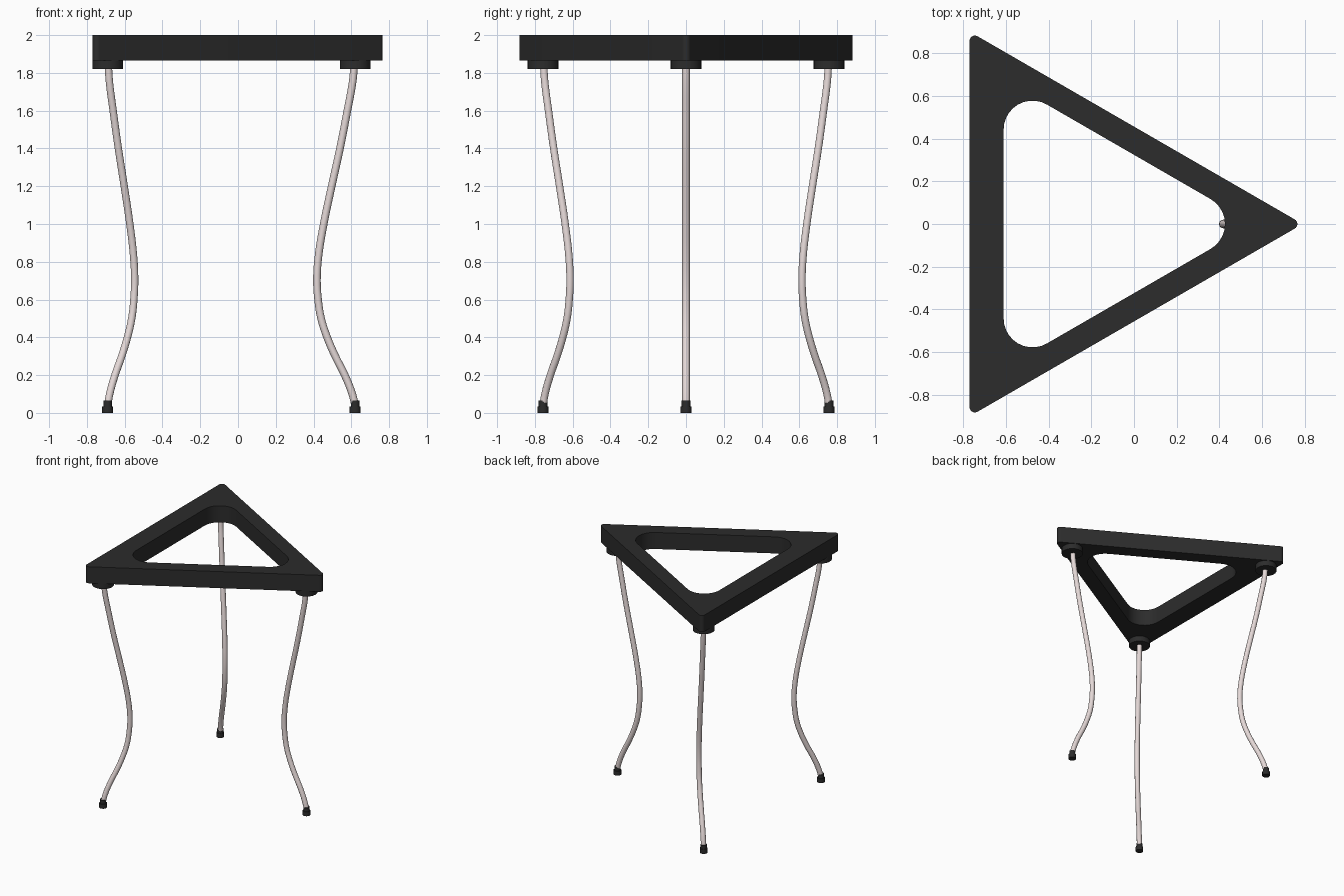
import bpy, bmesh
from math import cos, sin, pi, radians, sqrt
from mathutils import Vector

if "Cube" in bpy.data.objects:
    bpy.data.objects.remove(bpy.data.objects["Cube"])


def material(name, color):
    m = bpy.data.materials.new(name)
    m.diffuse_color = color
    m.use_nodes = True
    m.node_tree.nodes["Principled BSDF"].inputs["Base Color"].default_value = m.diffuse_color
    return m


black = material("black", (0.025, 0.025, 0.025, 1))
steel = material("pale_metal", (0.78, 0.69, 0.68, 1))


def finish(obj, name, mat):
    obj.name = name
    obj.data.materials.append(mat)
    bpy.ops.object.select_all(action='DESELECT')
    obj.select_set(True)
    bpy.context.view_layer.objects.active = obj
    bpy.ops.object.shade_smooth_by_angle(angle=radians(35))
    return obj


def rounded_triangle(cx, circumradius, r, steps=10):
    """Equilateral outline pointing to +x, corners rounded with radius r."""
    pts = []
    for k in range(3):
        a = k * 2 * pi / 3
        d = circumradius - 2 * r
        for i in range(steps + 1):
            t = a - pi / 3 + i / steps * 2 * pi / 3
            pts.append((cx + d * cos(a) + r * cos(t), d * sin(a) + r * sin(t)))
    return pts


# Triangular frame with rounded opening
bm = bmesh.new()
outer = rounded_triangle(-0.25, 1.04, 0.025)
inner = rounded_triangle(-0.22, 0.781, 0.135)
rings = [[bm.verts.new((x, y, z)) for x, y in pts]
         for pts, z in ((outer, 1.865), (outer, 2.0), (inner, 2.0), (inner, 1.865))]
n = len(outer)
for j in range(4):
    a, b = rings[j], rings[(j + 1) % 4]
    for i in range(n):
        k = (i + 1) % n
        bm.faces.new((a[i], a[k], b[k], b[i]))
bmesh.ops.recalc_face_normals(bm, faces=bm.faces)
me = bpy.data.meshes.new("frame")
bm.to_mesh(me)
bm.free()
frame = bpy.data.objects.new("frame", me)
bpy.context.collection.objects.link(frame)
finish(frame, "frame", black)


def lathe_cylinder(name, x, y, z0, z1, r):
    bpy.ops.mesh.primitive_cylinder_add(vertices=32, radius=r, depth=z1 - z0,
                                        location=(x, y, (z0 + z1) / 2))
    return finish(bpy.context.object, name, black)


# Leg path: inward offset against height
path = [(0.0, 0.04), (0.015, 0.1), (0.055, 0.2), (0.105, 0.3), (0.148, 0.4),
        (0.18, 0.5), (0.196, 0.6), (0.202, 0.7), (0.195, 0.82), (0.166, 1.0),
        (0.124, 1.2), (0.08, 1.4), (0.041, 1.6), (0.012, 1.76), (0.005, 1.84)]


def leg(name, x, y, dx, dy):
    cu = bpy.data.curves.new(name, 'CURVE')
    cu.dimensions = '3D'
    cu.bevel_depth = 0.02
    cu.bevel_resolution = 4
    cu.resolution_u = 4
    cu.use_fill_caps = True
    sp = cu.splines.new('BEZIER')
    sp.bezier_points.add(len(path) - 1)
    for p, (o, z) in zip(sp.bezier_points, path):
        p.co = (x + o * dx, y + o * dy, z)
        p.handle_left_type = p.handle_right_type = 'AUTO'
    ob = bpy.data.objects.new(name, cu)
    bpy.context.collection.objects.link(ob)
    bpy.ops.object.select_all(action='DESELECT')
    ob.select_set(True)
    bpy.context.view_layer.objects.active = ob
    bpy.ops.object.convert(target='MESH')
    finish(bpy.context.object, name, steel)


# Three legs, each with a mounting pad and stepped rubber foot
h = sqrt(0.5)
for tag, x, y, dx, dy in (("right", 0.62, 0, -1, 0),
                          ("front_left", -0.69, -0.757, h, h),
                          ("back_left", -0.69, 0.757, h, -h)):
    leg(tag + "_leg", x, y, dx, dy)
    lathe_cylinder(tag + "_mounting_pad", x, y, 1.82, 1.87, 0.081)
    lathe_cylinder(tag + "_foot", x, y, 0.0, 0.035, 0.029)
    lathe_cylinder(tag + "_foot_collar", x, y, 0.03, 0.065, 0.023)
